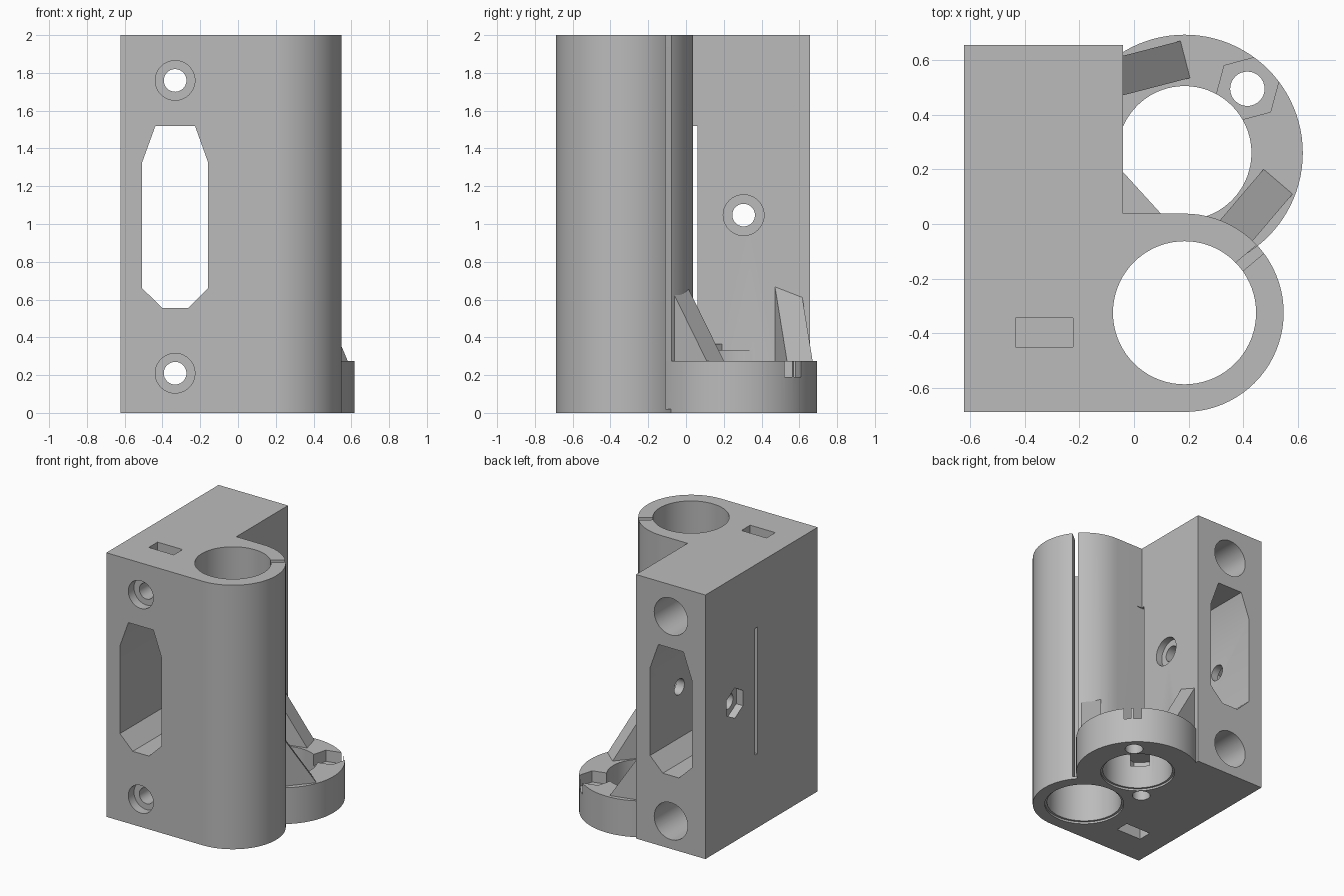
import bpy, bmesh, math
from mathutils import Vector, Matrix

if "Cube" in bpy.data.objects:
    bpy.data.objects.remove(bpy.data.objects["Cube"])

grey = bpy.data.materials.new("plain grey")
grey.diffuse_color = (0.5, 0.5, 0.5, 1)
grey.use_nodes = True
grey.node_tree.nodes["Principled BSDF"].inputs["Base Color"].default_value = grey.diffuse_color


def prism(name, pts, axis, lo, hi):
    """Extrude a 2D outline along an axis: x -> (y,z), y -> (x,z), z -> (x,y)."""
    place = {"x": lambda a, b, h: (h, a, b),
             "y": lambda a, b, h: (a, h, b),
             "z": lambda a, b, h: (a, b, h)}[axis]
    bm = bmesh.new()
    low = [bm.verts.new(place(a, b, lo)) for a, b in pts]
    high = [bm.verts.new(place(a, b, hi)) for a, b in pts]
    bm.faces.new(low)
    bm.faces.new(high)
    for i in range(len(pts)):
        j = (i + 1) % len(pts)
        bm.faces.new((low[i], low[j], high[j], high[i]))
    bmesh.ops.recalc_face_normals(bm, faces=bm.faces)
    me = bpy.data.meshes.new(name)
    bm.to_mesh(me)
    bm.free()
    ob = bpy.data.objects.new(name, me)
    bpy.context.collection.objects.link(ob)
    return ob


def ring(c, r, n=72, turn=0.0):
    return [(c[0] + r * math.cos(turn + 2 * math.pi * i / n),
             c[1] + r * math.sin(turn + 2 * math.pi * i / n)) for i in range(n)]


def rect(x0, x1, y0, y1):
    return [(x0, y0), (x1, y0), (x1, y1), (x0, y1)]


def combine(target, other, op):
    m = target.modifiers.new("bool", "BOOLEAN")
    m.operation, m.solver, m.object = op, "EXACT", other
    bpy.context.view_layer.objects.active = target
    bpy.ops.object.modifier_apply(modifier=m.name)
    bpy.data.objects.remove(other, do_unlink=True)


rod = (0.185, -0.325)      # tall sleeve centre
nut = (0.185, 0.26)        # low flange centre
bolt_a, bolt_b = (0.415, 0.495), (-0.045, 0.025)
FL = 0.275                 # flange height

# Main block and rod sleeve in one outline
sleeve = [(rod[0] + 0.363 * math.cos(a), rod[1] + 0.363 * math.sin(a))
          for a in [math.pi * (i / 40 - 0.5) for i in range(41)]]
body = prism("bearing_bracket", [(-0.622, -0.688)] + sleeve +
             [(-0.04, 0.038), (-0.04, 0.656), (-0.622, 0.656)], "z", 0, 2)


def cut(pts, axis, lo, hi):
    combine(body, prism("cutter", pts, axis, lo, hi), "DIFFERENCE")


# Clamping slit in the sleeve wall, closed by a thin layer at the bottom
slit = prism("cutter", rect(0.15, 0.6, -0.02, 0.02), "z", 0.02, 2.1)
slit.data.transform(Matrix.Translation((rod[0], rod[1], 0)) @
                    Matrix.Rotation(math.radians(40), 4, "Z"))
combine(body, slit, "DIFFERENCE")

# Low round flange
combine(body, prism("flange", ring(nut, 0.433, 96), "z", 0, FL), "UNION")

# Sloping braces rising from the flange to the block and the sleeve
for foot, way in (((0.5275, 0.155), (-0.65, -0.76)), ((0.1875, 0.6025), (-0.968, -0.251))):
    out = [(0, 0.1), (0.3, 0.1), (0.3, FL + 0.3 * 1.55), (0, FL)]
    brace = prism("brace", out, "y", -0.07, 0.07)
    brace.data.transform(Matrix.Translation((foot[0], foot[1], 0)) @
                         Matrix.Rotation(math.atan2(way[1], way[0]), 4, "Z"))
    combine(body, brace, "UNION")

# Bores with a small step at the bottom
cut(ring(rod, 0.262), "z", -0.1, 2.1)
cut(ring(rod, 0.278), "z", -0.1, 0.015)
cut(ring(nut, 0.245), "z", -0.1, 0.33)
cut(ring(nut, 0.26), "z", -0.1, 0.015)

# Flange bolt holes and hexagonal nut pockets
hex_turn = math.radians(15)
cut(ring(bolt_a, 0.063, 32), "z", -0.1, 0.4)
cut(ring(bolt_a, 0.12, 6, hex_turn), "z", 0.19, 0.4)
cut(ring(bolt_b, 0.063, 32), "z", -0.1, 0.25)
cut(ring(bolt_b, 0.12, 6, hex_turn), "z", 0.19, 0.33)

# Thin corner web roofing the inner nut pocket
combine(body, prism("corner_web", [(-0.06, 0.01), (0.124, 0.01), (-0.04, 0.19), (-0.06, 0.19)],
                    "z", 0.33, 0.365), "UNION")

# Long window through the block from front to back
cut([(-0.508, 0.66), (-0.4, 0.555), (-0.265, 0.555), (-0.158, 0.66),
     (-0.158, 1.325), (-0.228, 1.52), (-0.437, 1.52), (-0.508, 1.325)], "y", -1, 1)
# Narrow side slot
cut(rect(0.032, 0.06, 0.56, 1.52), "x", -1, 0.0)

# Mounting holes: front countersink, through hole and wide rear bore
for z in (0.21, 1.76):
    c = (-0.333, z)
    cut(ring(c, 0.06, 32), "y", -1, 1)
    cut(ring(c, 0.105, 40), "y", -1, -0.62)
    cut(ring(c, 0.14, 48), "y", -0.1, 1)
# Nut slots entering from the top and bottom
for lo, hi in ((-0.1, 0.32), (1.65, 2.1)):
    cut(rect(-0.433, -0.223, -0.45, -0.345), "z", lo, hi)

# Cross bolt: round recess on the right, hexagonal one on the left
c = (0.305, 1.047)
cut(ring(c, 0.06, 32), "x", -1, 0.1)
cut(ring(c, 0.108, 40), "x", -0.09, 0.1)
cut(ring(c, 0.115, 6, math.radians(90)), "x", -1, -0.565)

body.data.materials.clear()
body.data.materials.append(grey)
for p in body.data.polygons:
    p.material_index = 0
bpy.ops.object.select_all(action="DESELECT")
body.select_set(True)
bpy.context.view_layer.objects.active = body
bpy.ops.object.shade_smooth_by_angle(angle=math.radians(25))
